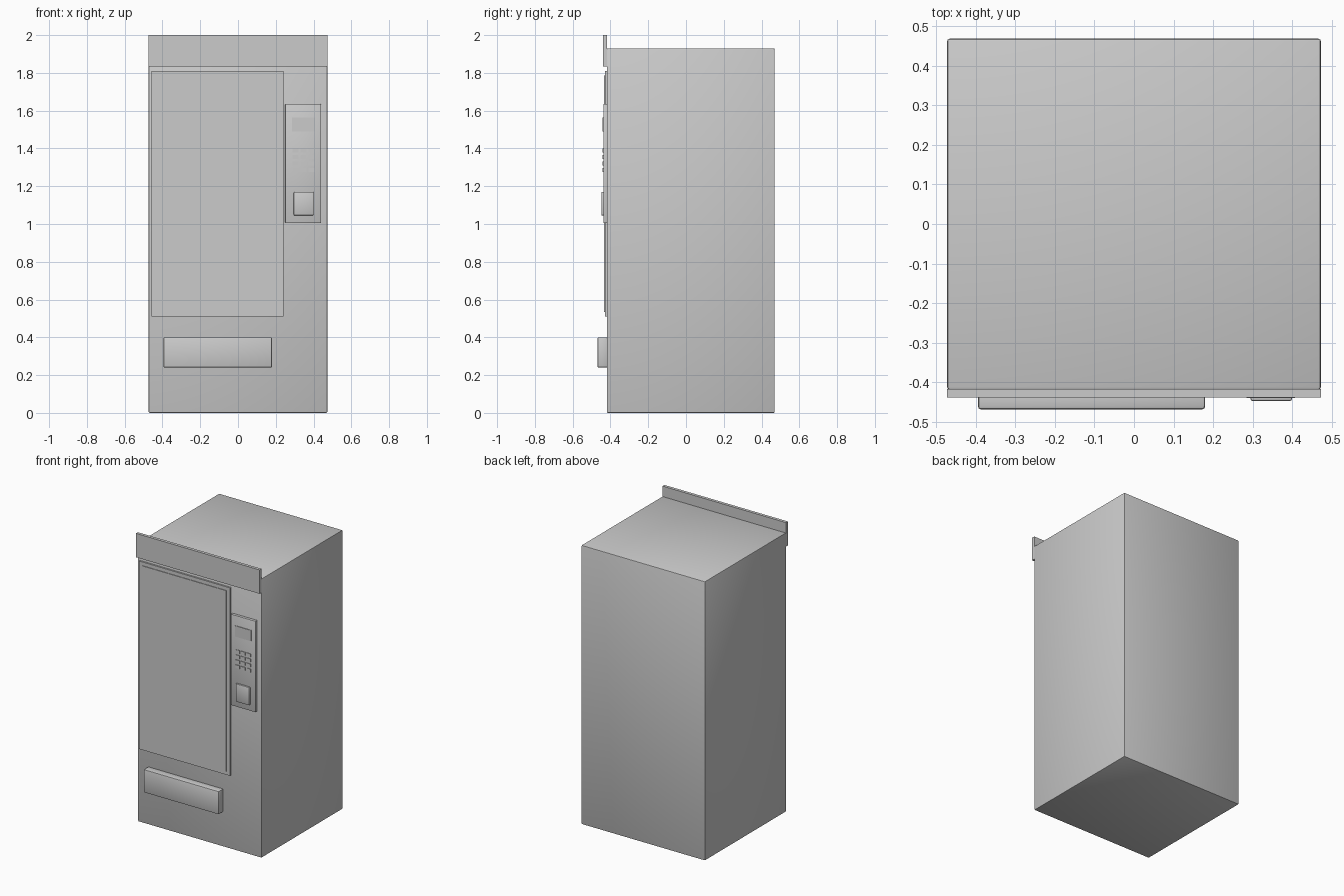
import bpy
import math

if "Cube" in bpy.data.objects:
    bpy.data.objects.remove(bpy.data.objects["Cube"])


def box(name, x, y, z, bevel=0.0, segments=2):
    """Box given by (min, max) ranges, optionally with rounded edges."""
    bpy.ops.mesh.primitive_cube_add(size=1)
    ob = bpy.context.object
    ob.name = name
    ranges = (x, y, z)
    ob.location = [(a + b) / 2 for a, b in ranges]
    ob.scale = [b - a for a, b in ranges]
    bpy.ops.object.transform_apply(location=True, rotation=False, scale=True)
    if bevel:
        mod = ob.modifiers.new("bevel", "BEVEL")
        mod.width = bevel
        mod.segments = segments
        bpy.ops.object.modifier_apply(modifier=mod.name)
        bpy.ops.object.shade_smooth_by_angle(angle=math.radians(40))
    return ob


FRONT = -0.419  # front plane of the cabinet

# Cabinet and the sign board standing above its front edge
box("cabinet", (-0.473, 0.473), (FRONT, 0.469), (0, 1.93), 0.006)
box("sign_board", (-0.473, 0.473), (-0.439, FRONT + 0.001), (1.835, 2.0))

# Display window: thin frame with a slightly raised pane
box("window_frame", (-0.457, 0.24), (-0.43, FRONT + 0.005), (0.51, 1.81))
box("window_pane", (-0.43, 0.213), (-0.434, -0.425), (0.535, 1.785))

# Delivery tray flap
box("delivery_flap", (-0.395, 0.18), (-0.469, FRONT + 0.005), (0.24, 0.40), 0.007)

# Control panel with screen, coin unit and keypad
box("control_panel", (0.25, 0.44), (-0.437, FRONT + 0.005), (1.005, 1.635), 0.003)
box("screen", (0.285, 0.408), (-0.441, -0.43), (1.49, 1.565))
box("coin_unit", (0.295, 0.4), (-0.448, -0.43), (1.045, 1.17), 0.005)
for row in range(4):
    for col in range(3):
        cx = 0.305 + col * 0.042
        cz = 1.39 - row * 0.035
        box(f"key_{row}_{col}", (cx - 0.016, cx + 0.016),
            (-0.441, -0.43), (cz - 0.011, cz + 0.011))
